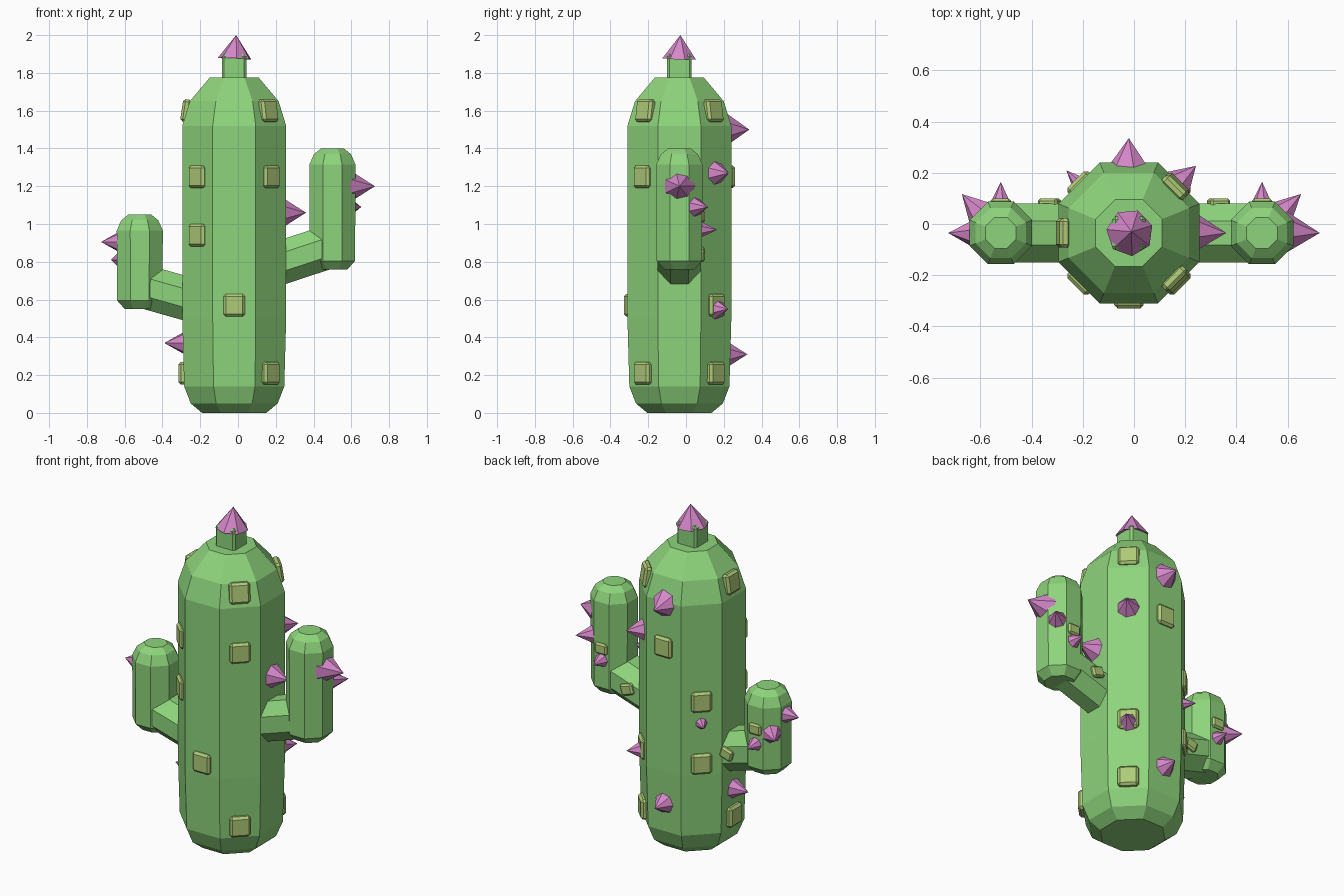
import bpy, bmesh, math
from mathutils import Matrix, Vector

cube = bpy.data.objects.get("Cube")
if cube:
    bpy.data.objects.remove(cube, do_unlink=True)

CX, CY = -0.02, -0.035      # trunk axis
OCT = math.cos(math.pi / 8)


def material(name, rgb):
    m = bpy.data.materials.new(name)
    m.use_nodes = True
    m.diffuse_color = (*rgb, 1)
    m.node_tree.nodes["Principled BSDF"].inputs["Base Color"].default_value = (*rgb, 1)
    return m


GREEN = material("cactus green", (0.27, 0.66, 0.2))
OLIVE = material("olive pad", (0.43, 0.6, 0.19))
PINK = material("pink flower", (0.66, 0.24, 0.58))


def finish(bm, name, mat, matrix):
    bmesh.ops.recalc_face_normals(bm, faces=bm.faces)
    mesh = bpy.data.meshes.new(name)
    bm.to_mesh(mesh)
    bm.free()
    mesh.materials.append(mat)
    ob = bpy.data.objects.new(name, mesh)
    ob.matrix_world = matrix
    bpy.context.collection.objects.link(ob)
    return ob


def octagon_lathe(name, profile, matrix):
    """Eight-sided solid from (apothem, height) pairs, flat sides on the axes."""
    bm = bmesh.new()
    rings = []
    for r, z in profile:
        angles = [math.pi / 8 + k * math.pi / 4 for k in range(8)]
        rings.append([bm.verts.new((r / OCT * math.cos(a), r / OCT * math.sin(a), z))
                      for a in angles])
    bm.faces.new(rings[0])
    bm.faces.new(rings[-1])
    for low, high in zip(rings, rings[1:]):
        for k in range(8):
            n = (k + 1) % 8
            bm.faces.new((low[k], low[n], high[n], high[k]))
    return finish(bm, name, GREEN, matrix)


def block(name, size, bevel, mat, matrix):
    bm = bmesh.new()
    bmesh.ops.create_cube(bm, size=1, matrix=Matrix.Diagonal((*size, 1)))
    bmesh.ops.bevel(bm, geom=bm.edges[:], offset=bevel, segments=1, affect='EDGES')
    return finish(bm, name, mat, matrix)


def flower(name, tip, direction, radius, length=0.13, sides=7):
    """Pointed bud with a hollow base."""
    bm = bmesh.new()
    top = bm.verts.new((0, 0, 0))
    hollow = bm.verts.new((0, 0, -length * 0.8))
    ring = []
    for k in range(sides):
        a = math.tau * k / sides
        ring.append(bm.verts.new((radius * math.cos(a), radius * math.sin(a), -length)))
    for k in range(sides):
        n = (k + 1) % sides
        bm.faces.new((ring[k], ring[n], top))
        bm.faces.new((ring[n], ring[k], hollow))
    turn = Vector(direction).to_track_quat('Z', 'Y').to_matrix().to_4x4()
    return finish(bm, name, PINK, Matrix.Translation(tip) @ turn)


# Trunk, neck and top flower
octagon_lathe("trunk", [(0.17, 0), (0.23, 0.05), (0.265, 0.14), (0.275, 0.5), (0.275, 1.52),
                        (0.235, 1.65), (0.13, 1.775)], Matrix.Translation((CX, CY, 0)))
block("neck", (0.13, 0.13, 0.2), 0.012, GREEN, Matrix.Translation((CX, CY, 1.8)))
flower("top_flower", (-0.01, -0.03, 2), (0.05, 0.03, 1), 0.092, 0.125)

# Arms: an upright rounded column on a sloping octagonal branch
for side, x, bottom, top, root in (("left", 0.5, 0.76, 1.4, 0.77),
                                   ("right", -0.52, 0.55, 1.05, 0.57)):
    octagon_lathe(side + "_arm",
                  [(0.08, bottom), (0.12, bottom + 0.045), (0.122, top - 0.085),
                   (0.098, top - 0.03), (0.06, top)], Matrix.Translation((x, CY, 0)))
    start = Vector((math.copysign(0.15, x), CY, root))
    run = Vector((x, CY, bottom + 0.125)) - start
    tilt = Matrix.Rotation(math.atan2(run.x, run.z), 4, 'Y')
    octagon_lathe(side + "_branch", [(0.115, 0), (0.115, run.length)],
                  Matrix.Translation(start) @ tilt)
    # Small pads on the back of the arm and branch
    for part, px, pz, slope in (("arm", x, bottom + 0.28, 0),
                                ("branch", math.copysign(0.33, x), bottom + 0.08, -0.3)):
        spin = Matrix.Rotation(math.copysign(slope, -x * slope), 4, 'Y')
        block(side + "_" + part + "_pad", (0.08, 0.04, 0.065), 0.01, OLIVE,
              Matrix.Translation((px, 0.08, pz)) @ spin)

# Pads on the trunk: face angle in degrees -> heights
pads = {-90: [0.57], -45: [1.6, 1.25, 0.21], -135: [1.25, 0.94], 45: [1.6, 0.57, 0.21],
        90: [1.25], 135: [0.94, 0.57], 180: [1.6, 0.21]}
for angle, heights in pads.items():
    for z in heights:
        shoulder = z > 1.5
        place = (Matrix.Translation((CX, CY, z)) @ Matrix.Rotation(math.radians(angle), 4, 'Z')
                 @ Matrix.Translation((0.256 if shoulder else 0.272, 0, 0))
                 @ Matrix.Rotation(-0.15 if shoulder else 0, 4, 'Y'))
        block("trunk_pad", (0.045, 0.115, 0.12), 0.013, OLIVE, place)

# Flowers growing outwards: axis, face angle, tip distance, height, radius
flowers = [
    ("trunk", CX, 90, 0.37, 1.5, 0.095), ("trunk", CX, 90, 0.36, 0.31, 0.085),
    ("trunk", CX, 45, 0.365, 0.55, 0.08), ("trunk", CX, 45, 0.37, 1.27, 0.085),
    ("trunk", CX, 0, 0.38, 1.06, 0.085), ("trunk", CX, 135, 0.345, 0.81, 0.06),
    ("trunk", CX, 180, 0.37, 0.37, 0.075),
    ("left_arm", 0.5, 0, 0.225, 1.2, 0.085), ("left_arm", 0.5, 45, 0.215, 1.09, 0.07),
    ("left_arm", 0.5, 90, 0.2, 0.97, 0.065),
    ("right_arm", -0.52, 180, 0.205, 0.905, 0.075), ("right_arm", -0.52, 135, 0.215, 0.81, 0.075),
    ("right_arm", -0.52, 90, 0.2, 0.74, 0.065)]
for part, x, angle, reach, z, radius in flowers:
    a = math.radians(angle)
    out = Vector((math.cos(a), math.sin(a), 0))
    flower(part + "_flower", Vector((x, CY, z)) + out * reach, out, radius)
